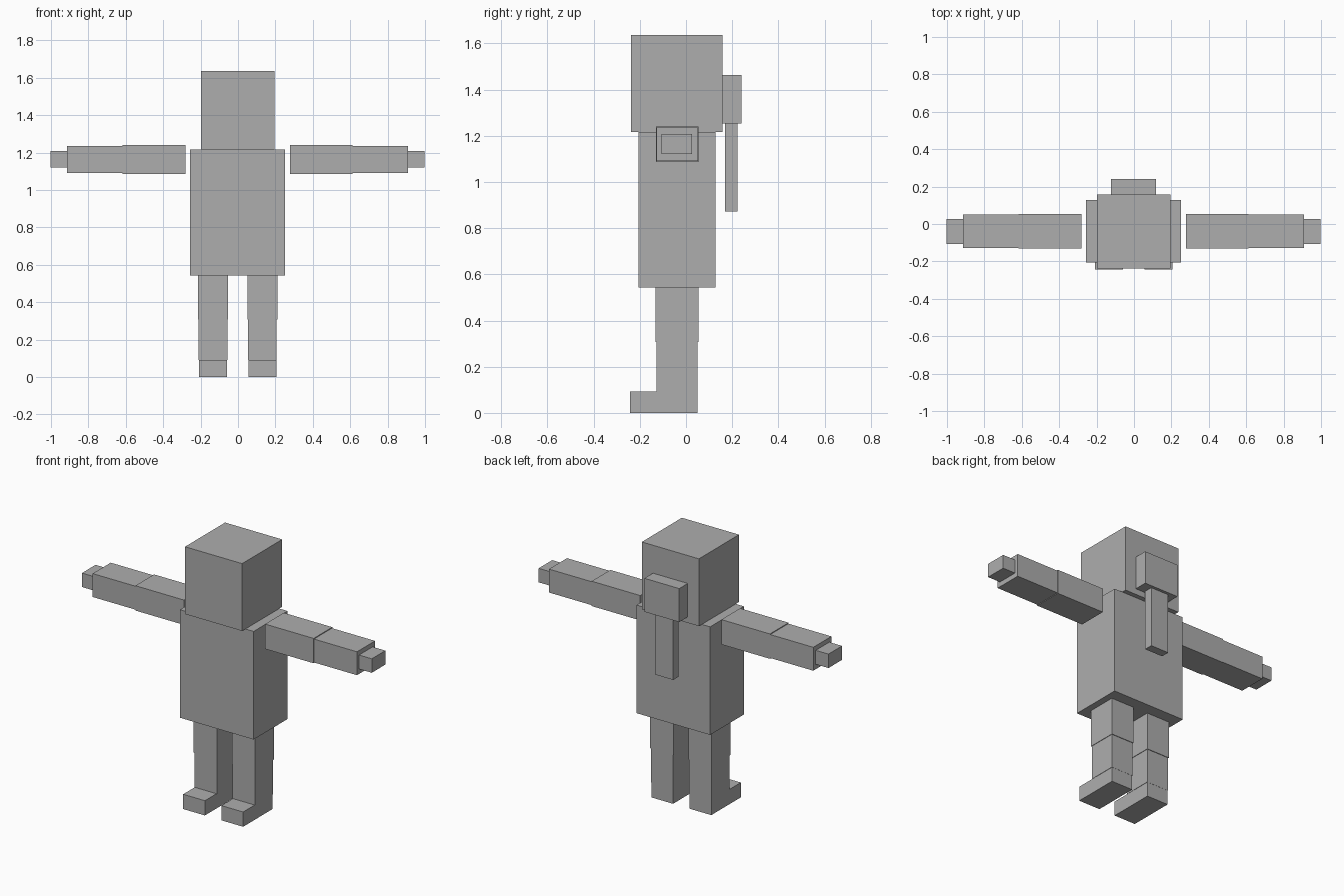
import bpy

if "Cube" in bpy.data.objects:
    bpy.data.objects.remove(bpy.data.objects["Cube"])

grey = bpy.data.materials.new("plain grey")
grey.diffuse_color = (0.42, 0.42, 0.42, 1)
grey.use_nodes = True
grey.node_tree.nodes["Principled BSDF"].inputs["Base Color"].default_value = grey.diffuse_color

CX = -0.002  # body centre line


def box(name, x, y, z):
    """Box spanning the given (min, max) ranges."""
    spans = (x, y, z)
    bpy.ops.mesh.primitive_cube_add(size=1, location=[(a + b) / 2 for a, b in spans])
    ob = bpy.context.object
    ob.name = ob.data.name = name
    ob.scale = [b - a for a, b in spans]
    bpy.ops.object.transform_apply(location=False, rotation=False, scale=True)
    ob.data.materials.append(grey)
    return ob


def pair(name, x, y, z):
    """Left and right copies, x measured outward from the centre line."""
    box("right_" + name, (CX + x[0], CX + x[1]), y, z)
    box("left_" + name, (CX - x[1], CX - x[0]), y, z)


# Head and torso
box("head", (CX - 0.197, CX + 0.197), (-0.238, 0.157), (1.217, 1.637))
box("torso", (CX - 0.254, CX + 0.254), (-0.206, 0.128), (0.543, 1.217))

# Hair bun and hanging ponytail
box("hair_bun", (CX - 0.12, CX + 0.12), (0.157, 0.241), (1.254, 1.463))
box("ponytail", (CX - 0.066, CX + 0.06), (0.169, 0.223), (0.872, 1.254))

# Arms
pair("upper_arm", (0.28, 0.615), (-0.130, 0.054), (1.086, 1.241))
pair("forearm", (0.615, 0.912), (-0.127, 0.051), (1.090, 1.236))
pair("hand", (0.912, 1.0), (-0.107, 0.027), (1.121, 1.208))

# Legs
pair("thigh", (0.052, 0.212), (-0.132, 0.054), (0.308, 0.543))
pair("shin", (0.055, 0.209), (-0.128, 0.050), (0.092, 0.308))
pair("foot", (0.057, 0.207), (-0.242, 0.049), (0.0, 0.092))
